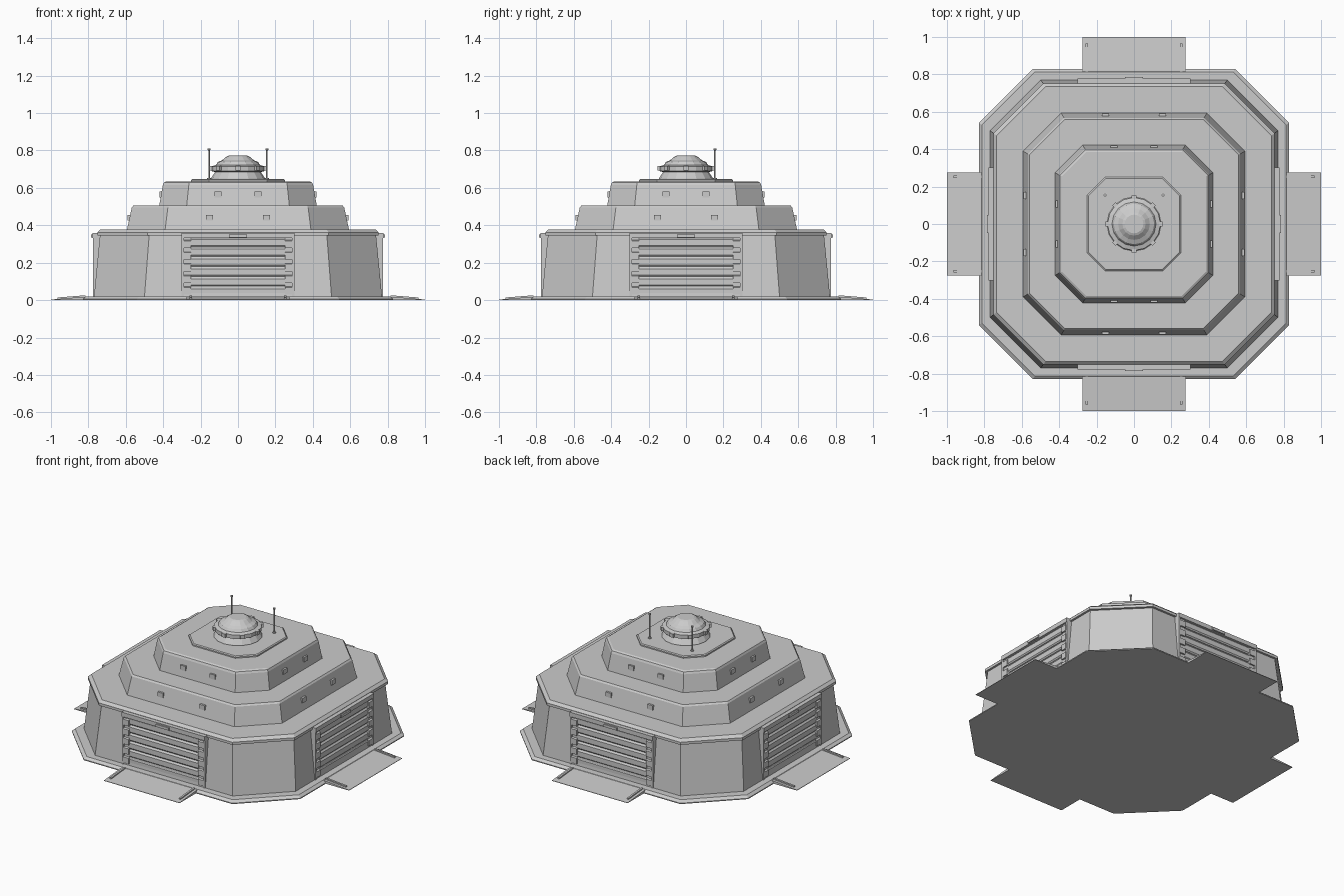
import bpy, bmesh, math
from mathutils import Matrix, Vector

if "Cube" in bpy.data.objects:
    bpy.data.objects.remove(bpy.data.objects["Cube"])


def finish(name, bm):
    bmesh.ops.recalc_face_normals(bm, faces=bm.faces[:])
    me = bpy.data.meshes.new(name)
    bm.to_mesh(me)
    bm.free()
    ob = bpy.data.objects.new(name, me)
    bpy.context.collection.objects.link(ob)
    return ob


def loft(name, rings):
    """Skin a stack of equal-sized vertex rings and cap both ends."""
    bm = bmesh.new()
    vs = [[bm.verts.new(p) for p in r] for r in rings]
    n = len(vs[0])
    for a, b in zip(vs, vs[1:]):
        for i in range(n):
            bm.faces.new((a[i], a[(i + 1) % n], b[(i + 1) % n], b[i]))
    bm.faces.new(vs[0][::-1])
    bm.faces.new(vs[-1])
    return finish(name, bm)


def octagon(h, c, z):
    return [(c, -h, z), (h, -c, z), (h, c, z), (c, h, z),
            (-c, h, z), (-h, c, z), (-h, -c, z), (-c, -h, z)]


def tier(name, profile):
    return loft(name, [octagon(*p) for p in profile])


def lathe(name, profile, n, x=0, y=0):
    return loft(name, [[(x + r * math.cos(2 * math.pi * i / n),
                         y + r * math.sin(2 * math.pi * i / n), z)
                        for i in range(n)] for r, z in profile])


def extrude_x(name, profile, x0, x1, turn):
    """Extrude a (depth, z) profile along x on the front, then turn it about z."""
    rot = Matrix.Rotation(turn, 3, 'Z')
    return loft(name, [[rot @ Vector((x, -d, z)) for d, z in profile] for x in (x0, x1)])


def block(name, x0, x1, d0, d1, z0, z1, turn):
    return extrude_x(name, [(d0, z0), (d1, z0), (d1, z1), (d0, z1)], x0, x1, turn)


# Stepped octagonal tiers: half width, half flat length, height
tier("foundation", [(.83, .54, 0), (.83, .54, .006), (.813, .53, .02)])
tier("lower_wall", [(.77, .50, .018), (.738, .475, .348)])
tier("lower_roof", [(.752, .485, .345), (.752, .485, .362), (.735, .473, .378)])
tier("middle_tier", [(.594, .39, .375), (.568, .375, .495), (.56, .37, .505)])
tier("upper_tier", [(.422, .275, .50), (.402, .263, .615), (.396, .26, .628), (.385, .255, .634)])
tier("top_platform", [(.25, .155, .63), (.25, .155, .642), (.244, .151, .647)])

# Turret with dome
lathe("turret", [(.145, .64), (.145, .65), (.122, .685), (.142, .69), (.142, .715),
                 (.118, .722), (.108, .738), (.085, .748), (.062, .767), (.05, .772)], 16)
for i in range(8):
    block("turret_lamp", -.013, .013, .13, .152, .693, .717, i * math.pi / 4)

# Antennas
for s in (-1, 1):
    lathe("antenna", [(.01, .64), (.01, .652), (.004, .654), (.004, .80),
                      (.008, .802), (.008, .81)], 8, s * .155, .155)

for k in range(4):
    t = k * math.pi / 2

    # Entry ramp with side rails
    extrude_x("ramp", [(.78, 0), (1, 0), (1, .003), (.82, .018), (.78, .018)], -.275, .275, t)
    for s in (-1, 1):
        extrude_x("ramp_rail", [(.815, .01), (.965, 0), (.965, .014), (.815, .026)],
                  s * .252 - .006, s * .252 + .006, t)

    # Door frame: pillars with toothed faces, lintel and lamp
    for s in (-1, 1):
        block("door_pillar", *sorted((s * .29, s * .302)), .70, .775, .018, .36, t)
        block("pillar_back", *sorted((s * .25, s * .29)), .70, .766, .018, .36, t)
        for j in range(5):
            z = .03 + j * .062
            extrude_x("pillar_tooth", [(.75, z), (.776, z), (.776, z + .038), (.75, z + .05)],
                      *sorted((s * .252, s * .292)), t)
    block("lintel", -.302, .302, .72, .778, .332, .36, t)
    block("lintel_lamp", -.047, .047, .76, .787, .335, .352, t)

    # Slatted door
    for j in range(6):
        z = .02 + j * .053
        extrude_x("door_slat", [(.72, z), (.762, z), (.768, z + .008), (.768, z + .04),
                                (.758, z + .053), (.72, z + .053)], -.252, .252, t)

    # Wall lamps on the two upper tiers
    for x, d, z in ((.152, .577, .44), (.107, .407, .564)):
        for s in (-1, 1):
            block("wall_lamp", s * x - .019, s * x + .019, d - .03, d + .013, z - .015, z + .016, t)
